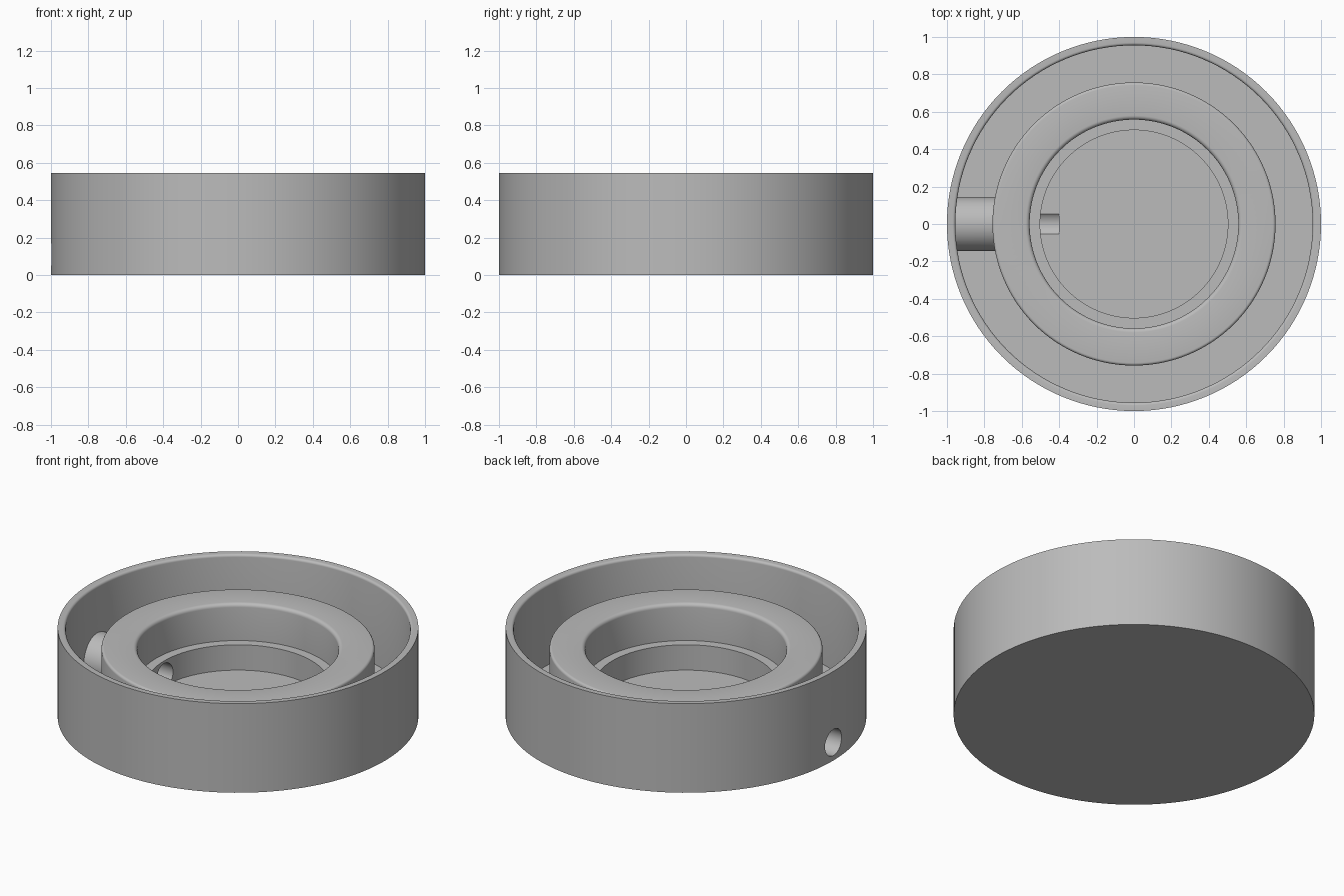
import bpy, bmesh, math
from mathutils import Matrix

cube = bpy.data.objects.get("Cube")
if cube:
    bpy.data.objects.remove(cube)

# Single grey material
grey = bpy.data.materials.new("plain_grey")
grey.use_nodes = True
COLOUR = (0.5, 0.5, 0.5, 1)
grey.diffuse_color = COLOUR
grey.node_tree.nodes["Principled BSDF"].inputs["Base Color"].default_value = COLOUR

SEGMENTS = 128
HOLE_Z, HOLE_R, TUBE_R = 0.11, 0.08, 0.145
FLOOR, LEDGE, RING_TOP, HEIGHT = 0.05, 0.205, 0.43, 0.545


def make_object(name, bm):
    bmesh.ops.recalc_face_normals(bm, faces=bm.faces)
    mesh = bpy.data.meshes.new(name)
    bm.to_mesh(mesh)
    bm.free()
    mesh.materials.append(grey)
    obj = bpy.data.objects.new(name, mesh)
    bpy.context.collection.objects.link(obj)
    return obj


def fillet(cx, cz, r, start, end, steps=5):
    """Points of a rounded corner, angles in degrees."""
    angles = [math.radians(start + (end - start) * i / steps) for i in range(steps + 1)]
    return [(cx + r * math.cos(a), cz + r * math.sin(a)) for a in angles]


def lathe(name, profile):
    """Revolve a profile that starts and ends on the z axis."""
    bm = bmesh.new()
    verts = [bm.verts.new((x, 0, z)) for x, z in profile]
    edges = [bm.edges.new(pair) for pair in zip(verts, verts[1:])]
    bmesh.ops.spin(bm, geom=verts + edges, cent=(0, 0, 0), axis=(0, 0, 1),
                   angle=2 * math.pi, steps=SEGMENTS, use_merge=True)
    bmesh.ops.remove_doubles(bm, verts=bm.verts, dist=0.0001)
    return make_object(name, bm)


def x_cylinder(name, radius, x0, x1):
    bm = bmesh.new()
    place = Matrix.Translation(((x0 + x1) / 2, 0, HOLE_Z)) @ Matrix.Rotation(math.pi / 2, 4, "Y")
    bmesh.ops.create_cone(bm, cap_ends=True, segments=64, radius1=radius, radius2=radius,
                          depth=x1 - x0, matrix=place)
    return bm


# Round dish: base, thin outer wall, groove, raised ring and stepped well
profile = [(0, 0), (1, 0), (1, HEIGHT)]
profile += fillet(0.97, HEIGHT - 0.015, 0.015, 90, 180)
profile += [(0.955, FLOOR), (0.757, FLOOR)]
profile += fillet(0.742, RING_TOP - 0.015, 0.015, 0, 90)
profile += fillet(0.58, RING_TOP - 0.022, 0.022, 90, 180)
profile += [(0.558, LEDGE), (0.502, LEDGE), (0.502, FLOOR), (0, FLOOR)]
dish = lathe("dish", profile)

# Cable tube bridging the groove, trimmed inside the base
bm = x_cylinder("cable_tube", TUBE_R, -0.97, -0.72)
cut = bmesh.ops.bisect_plane(bm, geom=bm.verts[:] + bm.edges[:] + bm.faces[:],
                             plane_co=(0, 0, 0.02), plane_no=(0, 0, -1), clear_outer=True)
bmesh.ops.holes_fill(bm, edges=[e for e in cut["geom_cut"] if isinstance(e, bmesh.types.BMEdge)])
tube = make_object("cable_tube", bm)

# Cable hole through outer wall, tube and ring
cutter = make_object("hole_cutter", x_cylinder("hole_cutter", HOLE_R, -1.1, -0.4))
cutter.hide_render = True


def boolean(obj, other, operation):
    bpy.ops.object.select_all(action="DESELECT")
    bpy.context.view_layer.objects.active = obj
    obj.select_set(True)
    mod = obj.modifiers.new("shape", "BOOLEAN")
    mod.operation, mod.object, mod.solver = operation, other, "EXACT"
    bpy.ops.object.modifier_apply(modifier=mod.name)


boolean(dish, tube, "UNION")
bpy.data.objects.remove(tube)
boolean(dish, cutter, "DIFFERENCE")
bpy.data.objects.remove(cutter)
bpy.ops.object.shade_smooth_by_angle(angle=math.radians(30))
